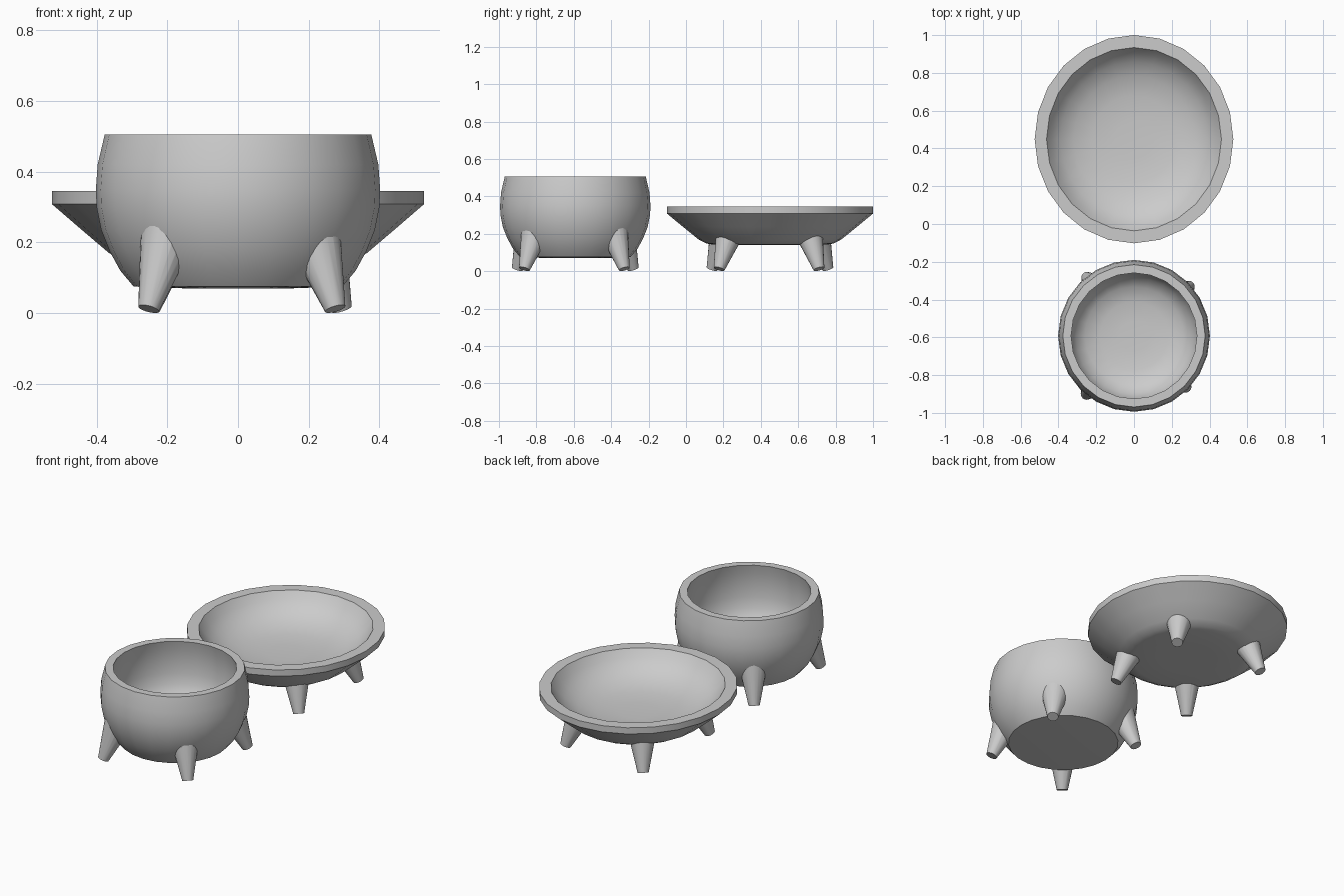
import bpy, bmesh, math
from mathutils import Vector, Matrix

if "Cube" in bpy.data.objects:
    bpy.data.objects.remove(bpy.data.objects["Cube"])

SIDES = 24


def make_object(name, bm):
    bmesh.ops.recalc_face_normals(bm, faces=bm.faces)
    mesh = bpy.data.meshes.new(name)
    bm.to_mesh(mesh)
    bm.free()
    ob = bpy.data.objects.new(name, mesh)
    bpy.context.collection.objects.link(ob)
    return ob


def activate(ob):
    bpy.ops.object.select_all(action='DESELECT')
    ob.select_set(True)
    bpy.context.view_layer.objects.active = ob


def smooth(ob):
    activate(ob)
    bpy.ops.object.shade_smooth_by_angle(angle=math.radians(35))


def lathe(name, profile, cy, sy=1.0, scale=1.0):
    """Closed turned body; the profile starts and ends near the axis."""
    bm = bmesh.new()
    rings = []
    for r, z in profile:
        rings.append([bm.verts.new((r * scale * math.cos(a), cy + r * scale * sy * math.sin(a), z))
                      for a in (2 * math.pi * i / SIDES for i in range(SIDES))])
    for lo, hi in zip(rings, rings[1:]):
        for i in range(SIDES):
            j = (i + 1) % SIDES
            bm.faces.new((lo[i], lo[j], hi[j], hi[i]))
    bm.faces.new(rings[0])
    bm.faces.new(rings[-1])
    return make_object(name, bm)


def leg(name, foot, cy, cutter):
    """Tapered leg leaning outwards, trimmed where it enters the body."""
    out = Vector((foot[0], foot[1], 0)).normalized()
    bottom = Vector((foot[0], foot[1] + cy, 0.012))
    top = bottom - out * 0.085 + Vector((0, 0, 0.205))
    axis = top - bottom
    bm = bmesh.new()
    rot = axis.to_track_quat('Z', 'Y').to_matrix().to_4x4()
    bmesh.ops.create_cone(bm, cap_ends=True, segments=20, radius1=0.03, radius2=0.078,
                          depth=axis.length,
                          matrix=Matrix.Translation((top + bottom) / 2) @ rot)
    ob = make_object(name, bm)
    mod = ob.modifiers.new("trim", 'BOOLEAN')
    mod.operation = 'DIFFERENCE'
    mod.solver = 'EXACT'
    mod.object = cutter
    activate(ob)
    bpy.ops.object.modifier_apply(modifier=mod.name)
    smooth(ob)


FEET = {"front_left": (-0.253, -0.31), "front_right": (0.275, -0.272),
        "back_right": (0.293, 0.262), "back_left": (-0.25, 0.31)}


def vessel(name, outer, inner, cy, sy=1.0):
    smooth(lathe(name, outer + inner, cy, sy))
    # Slightly slimmer solid body used to trim the legs
    cutter = lathe(name + "_cutter", outer + [(0.01, outer[-1][1])], cy, sy, 0.985)
    cutter.hide_render = True
    for corner, foot in FEET.items():
        leg(f"{name}_{corner}_leg", foot, cy, cutter)
    bpy.data.objects.remove(cutter)


# Deep round bowl
vessel("bowl",
       [(0.15, 0.07), (0.295, 0.075), (0.333, 0.12), (0.363, 0.175), (0.387, 0.235),
        (0.400, 0.3), (0.402, 0.35), (0.397, 0.42), (0.377, 0.505)],
       [(0.333, 0.505), (0.345, 0.45), (0.350, 0.38), (0.347, 0.31), (0.335, 0.25),
        (0.308, 0.195), (0.26, 0.155), (0.18, 0.135), (0.08, 0.13)],
       -0.592)

# Wide shallow plate with an upright lip
vessel("plate",
       [(0.15, 0.14), (0.29, 0.142), (0.325, 0.148), (0.365, 0.17), (0.445, 0.238),
        (0.526, 0.308), (0.526, 0.345)],
       [(0.463, 0.345), (0.435, 0.302), (0.39, 0.26), (0.32, 0.222),
        (0.22, 0.2), (0.1, 0.193)],
       0.449, 1.048)
